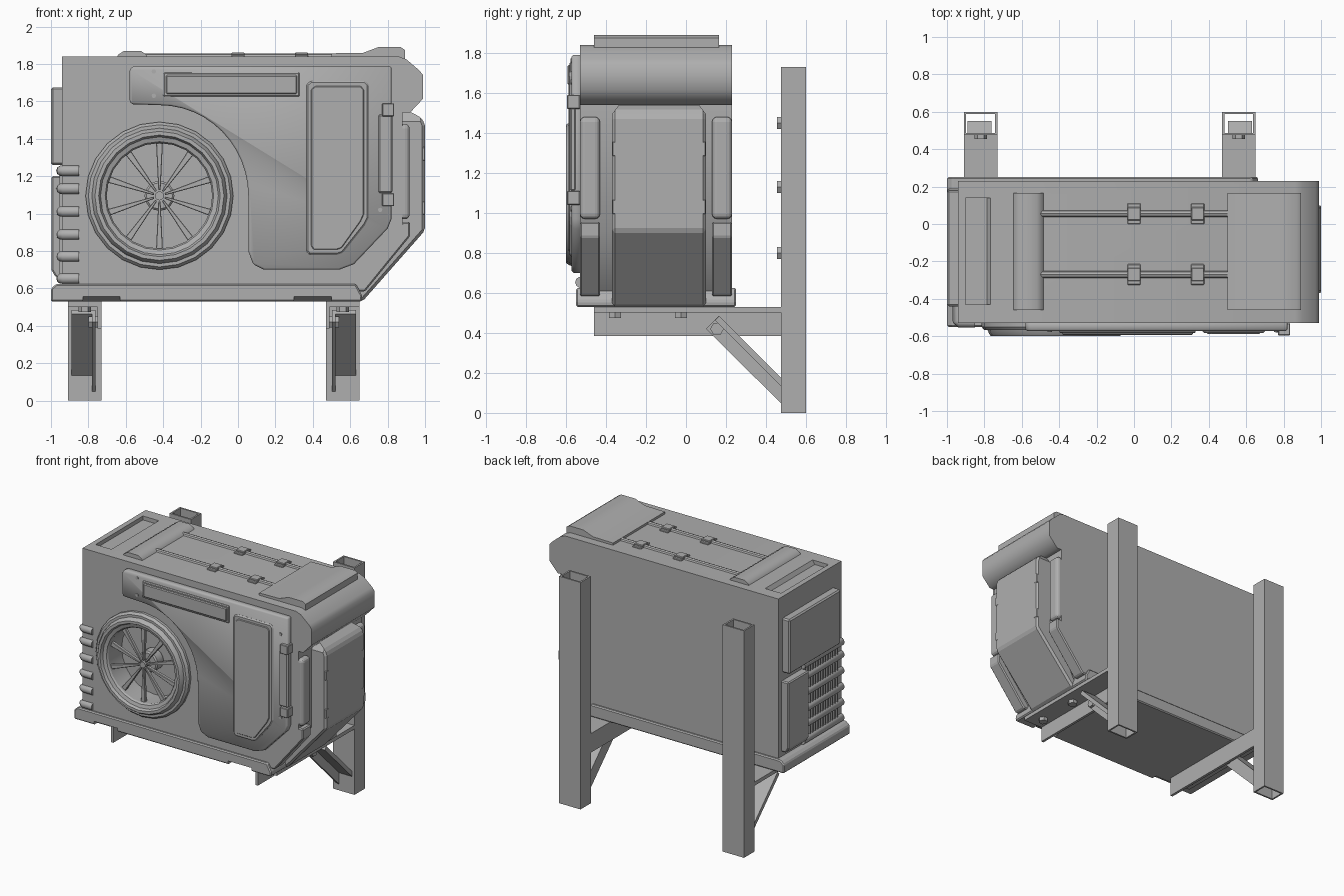
import bpy, bmesh, math
from mathutils import Vector

if "Cube" in bpy.data.objects:
    bpy.data.objects.remove(bpy.data.objects["Cube"])

CX, CZ = -0.42, 1.095          # fan centre
MY = -0.15                     # mid plane of the housing in y


def shade(ob, deg):
    bpy.ops.object.select_all(action='DESELECT')
    ob.select_set(True)
    bpy.context.view_layer.objects.active = ob
    bpy.ops.object.convert(target='MESH')
    bpy.ops.object.shade_smooth_by_angle(angle=math.radians(deg))


def finish(name, bm, bevel=0, seg=1, smooth=35):
    bmesh.ops.recalc_face_normals(bm, faces=bm.faces)
    me = bpy.data.meshes.new(name)
    bm.to_mesh(me)
    bm.free()
    ob = bpy.data.objects.new(name, me)
    bpy.context.collection.objects.link(ob)
    if bevel:
        m = ob.modifiers.new("bevel", 'BEVEL')
        m.width, m.segments, m.limit_method = bevel, seg, 'ANGLE'
        m.angle_limit = math.radians(30)
    if smooth:
        shade(ob, smooth)
    return ob


def prism(name, pts, axis, a, b, bevel=0, seg=1, smooth=0, caps=True):
    """Extrude a 2D profile along an axis (x: pts are y,z; y: x,z; z: x,y)."""
    place = {'x': lambda p, t: (t, p[0], p[1]), 'y': lambda p, t: (p[0], t, p[1]),
             'z': lambda p, t: (p[0], p[1], t)}[axis]
    bm = bmesh.new()
    lo, hi = [[bm.verts.new(place(p, t)) for p in pts] for t in (a, b)]
    n = len(pts)
    if caps:
        bm.faces.new(lo)
        bm.faces.new(hi)
    for i in range(n):
        bm.faces.new((lo[i], lo[(i + 1) % n], hi[(i + 1) % n], hi[i]))
    return finish(name, bm, bevel, seg, smooth)


def box(name, x, y, z, bevel=0, seg=1):
    return prism(name, [(x[0], y[0]), (x[1], y[0]), (x[1], y[1]), (x[0], y[1])], 'z', *z, bevel, seg)


def disc(name, c, r, axis, a, b, n=12, bevel=0):
    pts = [(c[0] + r * math.cos(math.tau * i / n), c[1] + r * math.sin(math.tau * i / n)) for i in range(n)]
    return prism(name, pts, axis, a, b, bevel, 1, 40)


def tube(name, pts, r, res=3):
    cu = bpy.data.curves.new(name, 'CURVE')
    cu.dimensions, cu.bevel_depth, cu.bevel_resolution, cu.use_fill_caps = '3D', r, res, True
    sp = cu.splines.new('POLY')
    sp.points.add(len(pts) - 1)
    for q, p in zip(sp.points, pts):
        q.co = (*p, 1)
    ob = bpy.data.objects.new(name, cu)
    bpy.context.collection.objects.link(ob)
    shade(ob, 40)


def cut(ob, cutter):
    m = ob.modifiers.new("cut", 'BOOLEAN')
    m.operation, m.object, m.solver = 'DIFFERENCE', cutter, 'EXACT'
    cutter.hide_render = True
    cutter.hide_set(True)


def both(y0, y1):
    return ((y0, y1), (2 * MY - y1, 2 * MY - y0))


# Housing with rounded right hood, fan well and top vent slot
body = prism("housing", [(-0.94, 0.6), (0.63, 0.6), (0.88, 0.9), (0.88, 1.54), (0.92, 1.54), (0.99, 1.615),
                         (0.99, 1.74), (0.97, 1.765), (0.9, 1.825), (0.86, 1.84), (-0.94, 1.84)],
             'y', -0.53, 0.23)
cut(body, disc("fan_well_cutter", (CX, CZ), 0.31, 'y', -0.7, -0.36, 32))
cut(body, prism("slot_cutter", [(-0.9, 1.85), (-0.9, 1.81), (-0.785, 1.81), (-0.76, 1.85)], 'y', -0.43, 0.14))
shade(body, 50)

# Base tray with notches on the front edge
tray = prism("base_tray", [(-1, 0.53), (0.66, 0.53), (0.665, 0.56), (0.63, 0.625), (-0.97, 0.625), (-1, 0.6)],
             'y', -0.55, 0.25, 0.008)
for x in (-0.83, 0.3):
    cut(tray, prism("notch_cutter", [(-0.56, 0.562), (-0.56, 0.5), (-0.48, 0.5), (-0.5, 0.53)], 'x', x, x + 0.2))

# Raised front panel curving round the fan
arc = [(CX + 0.475 * math.cos(t), CZ + 0.485 * math.sin(t)) for t in
       [math.radians(90 - 7.5 * i) for i in range(13)]]
prism("front_panel", [(-0.58, 1.6), (-0.57, 1.585)] + arc +
      [(0.055, 0.8), (0.08, 0.73), (0.14, 0.7), (0.54, 0.7), (0.62, 0.73), (0.8, 0.92), (0.82, 0.97),
       (0.82, 1.79), (-0.56, 1.79), (-0.58, 1.77)], 'y', -0.572, -0.52, 0.022, 1, 50)
win = [(0.38, 0.78), (0.53, 0.78), (0.56, 0.79), (0.68, 0.94), (0.7, 0.98), (0.7, 1.69), (0.68, 1.71),
       (0.39, 1.71), (0.365, 1.69), (0.365, 0.8)]
prism("window_frame", win, 'y', -0.582, -0.56, 0.009)
prism("window_pane", [(0.53 + (x - 0.53) * 0.84, 1.245 + (z - 1.245) * 0.94) for x, z in win], 'y', -0.588, -0.57, 0.004)
box("display_frame", (-0.4, 0.33), (-0.583, -0.56), (1.625, 1.755), 0.006)
box("display_bar", (-0.385, 0.315), (-0.593, -0.57), (1.64, 1.74), 0.006)
for p in ((-0.45, 1.76), (-0.45, 1.63), (0.76, 1.655), (0.76, 1.02)):
    disc("panel_screw", p, 0.012, 'y', -0.578, -0.56, 8)
box("hinge_strip", (0.75, 0.825), (-0.58, -0.55), (1.11, 1.53), 0.008, 1)
for z in (1.04, 1.52):
    box("hinge", (0.77, 0.835), (-0.595, -0.53), (z, z + 0.07), 0.004)

# Fan surround: one revolved profile, stepped, down to the well floor
bm = bmesh.new()
prof = [(0.395, -0.52), (0.395, -0.55), (0.38, -0.568), (0.362, -0.568), (0.356, -0.585), (0.345, -0.6),
        (0.325, -0.6), (0.315, -0.58), (0.29, -0.572), (0.282, -0.56), (0.282, -0.4), (0.001, -0.4)]
vs = [bm.verts.new((CX + r, y, CZ)) for r, y in prof]
es = [bm.edges.new(e) for e in zip(vs, vs[1:])]
bmesh.ops.spin(bm, geom=vs + es, cent=(CX, 0, CZ), axis=(0, 1, 0), angle=math.tau, steps=24)
bmesh.ops.remove_doubles(bm, verts=bm.verts, dist=0.0005)
finish("fan_surround", bm, smooth=20)

# Spokes and hub
for i in range(10):
    t = math.radians(90 + 36 * i)
    u, v = Vector((math.cos(t), 0, math.sin(t))), Vector((-math.sin(t), 0, math.cos(t)))
    c = Vector((CX, 0, CZ))
    pts = [c + u * r + v * w for r, w in ((0.03, -0.006), (0.284, -0.018), (0.284, 0.018), (0.03, 0.006))]
    prism("fan_spoke", [(p.x, p.z) for p in pts], 'y', -0.545, -0.52, 0.003)
disc("fan_hub", (CX, CZ), 0.024, 'y', -0.55, -0.4, 12)
disc("fan_motor", (CX, CZ), 0.08, 'y', -0.49, -0.4, 16, 0.01)

# Right side: service panel, corner columns, diagonal bars, latches
side = prism("service_panel", [(0.6, 0.53), (0.665, 0.53), (1.0, 0.91), (1.0, 1.47), (0.985, 1.51), (0.93, 1.54),
                               (0.8, 1.54), (0.8, 0.9)], 'y', -0.37, 0.1, 0.015)
for s in (-1, 1):
    yo, yi = MY + s * (0.235 - 0.05) + 0.015, MY + s * 0.26 + 0.015
    cut(side, prism("corner_cutter", [(yo, 1.56), (yi, 1.56), (yi, 1.46)], 'x', 0.7, 1.1))
for y0, y1 in both(-0.53, -0.43):
    box("corner_column", (0.82, 0.918), (y0, y1), (0.97, 1.48), 0.025, 3)
    prism("diagonal_bar", [(0.6, 0.58), (0.68, 0.585), (0.92, 0.88), (0.92, 0.955), (0.88, 0.955)], 'y', y0, y1, 0.008)
for y in (-0.35, 0.08):
    for z in (1.03, 1.32):
        box("side_latch", (0.965, 1.001), (y - 0.018, y + 0.018), (z - 0.035, z + 0.035), 0.003)

# Left side: upper box, lower box, wrap-round pipes and grille slats
box("left_upper_box", (-1.0, -0.93), (-0.44, 0.18), (1.26, 1.675), 0.01)
prism("left_lower_box", [(-0.93, 0.66), (-0.975, 0.66), (-0.998, 0.7), (-0.998, 1.2), (-0.93, 1.2)], 'y', -0.06, 0.19, 0.008)
for z in (1.229, 1.133, 1.011, 0.888, 0.771, 0.653):
    tube("wrap_pipe", [(-0.85, -0.525, z), (-0.93, -0.525, z), (-0.943, -0.515, z), (-0.943, -0.05, z)], 0.029)
for i in range(14):
    y = -0.47 + i * 0.03
    box("grille_slat", (-0.955, -0.93), (y, y + 0.012), (0.63, 1.24))

# Top: left ridge, right cap, rods with clips
prism("top_ridge", [(-0.65, 1.83), (-0.64, 1.85), (-0.61, 1.87), (-0.52, 1.87), (-0.49, 1.85), (-0.48, 1.83)],
      'y', -0.46, 0.165, smooth=50)
prism("top_cap", [(0.5, 1.83), (0.5, 1.857), (0.67, 1.86), (0.75, 1.89), (0.87, 1.89), (0.893, 1.875), (0.893, 1.8)],
      'y', -0.46, 0.165, smooth=50)
for y in (0.055, -0.27):
    tube("top_rod", [(-0.5, y, 1.838), (0.5, y, 1.838)], 0.019, 2)
    for x in (0, 0.34):
        box("rod_clip", (x - 0.035, x + 0.035), (y - 0.035, y + 0.035), (1.83, 1.862), 0.004)
        box("rod_clip_foot", (x - 0.036, x + 0.036), (y - 0.055, y + 0.055), (1.83, 1.85), 0.004)

# Wall brackets: mirrored pair, vertical webs on the inner sides
for cx, s in ((-0.82, -1), (0.56, 1)):
    X = lambda a, b: tuple(sorted((cx + s * a, cx + s * b)))
    post = prism("post", [(cx - 0.09, 0.475), (cx + 0.09, 0.475), (cx + 0.09, 0.6), (cx - 0.09, 0.6)], 'z', 0, 1.73, caps=False)
    m = post.modifiers.new("wall", 'SOLIDIFY')
    m.thickness, m.offset = 0.018, -1
    box("arm_flange", X(-0.09, 0.09), (-0.46, 0.478), (0.502, 0.53))
    box("arm_web", X(-0.09, -0.07), (-0.46, 0.478), (0.385, 0.51))
    prism("brace_web", [(0.1, 0.42), (0.165, 0.485), (0.478, 0.172), (0.478, 0.045)], 'x', *X(-0.058, -0.04))
    prism("brace_flange", [(0.145, 0.462), (0.165, 0.485), (0.55, 0.1), (0.55, 0.06)], 'x', *X(-0.058, 0.07))
    disc("brace_bolt", (0.155, 0.42), 0.034, 'x', *X(-0.075, -0.02), 6)
    for y in (-0.355, -0.025):
        disc("arm_bolt", (cx, y), 0.034, 'z', 0.475, 0.505, 6)
    for z in (1.45, 1.13, 0.8):
        disc("post_bolt", (cx, z), 0.034, 'y', 0.455, 0.48, 6)

# Darker grey paint on every part
paint = bpy.data.materials.new("dark_grey_paint")
paint.diffuse_color = (0.43, 0.43, 0.43, 1)
paint.use_nodes = True
paint.node_tree.nodes["Principled BSDF"].inputs["Base Color"].default_value = paint.diffuse_color
for ob in bpy.data.objects:
    ob.data.materials.clear()
    ob.data.materials.append(paint)
